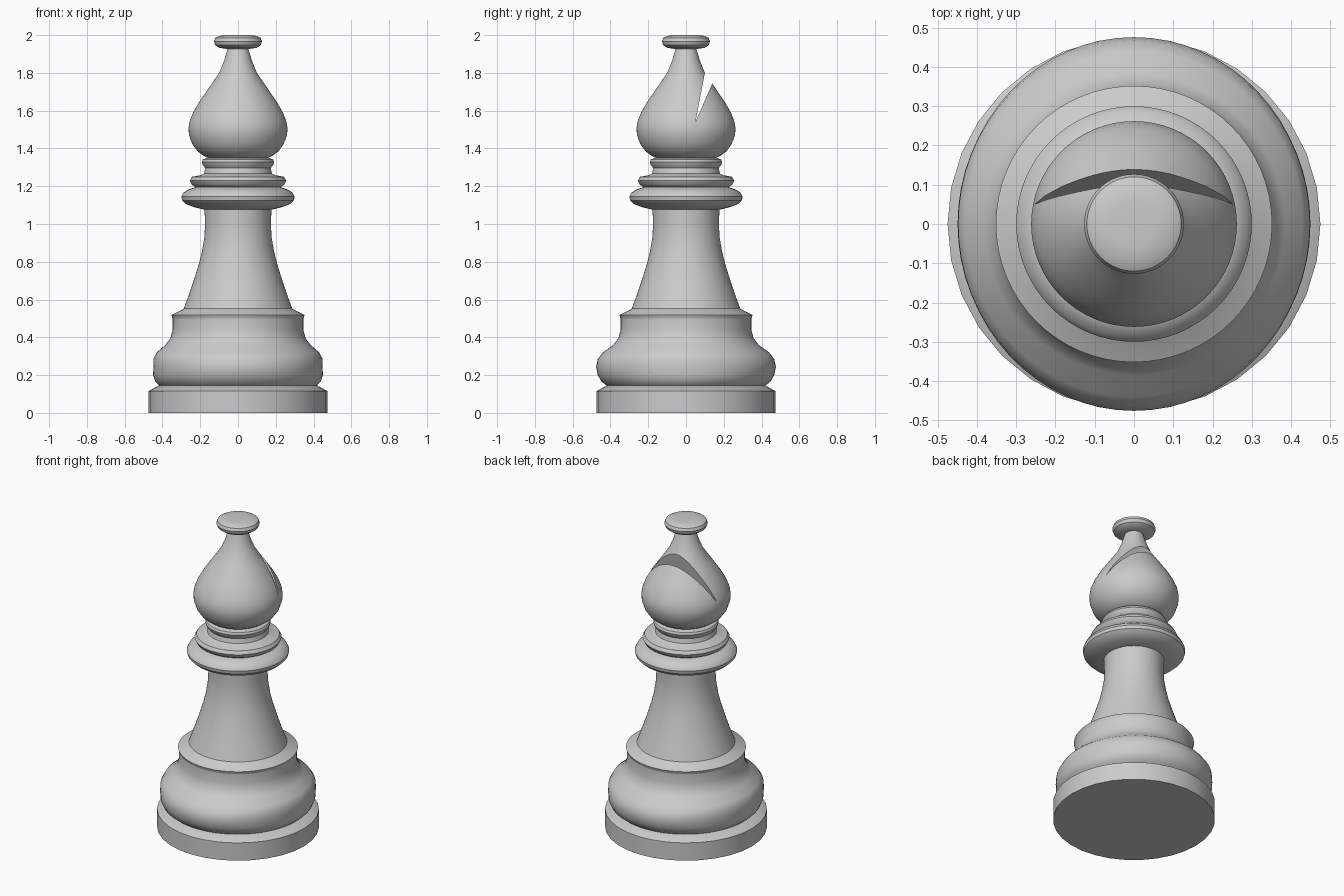
import bpy, bmesh
from math import cos, sin, pi, radians

if "Cube" in bpy.data.objects:
    bpy.data.objects.remove(bpy.data.objects["Cube"])


def finish(obj, angle=35):
    bpy.ops.object.select_all(action='DESELECT')
    obj.select_set(True)
    bpy.context.view_layer.objects.active = obj
    bpy.ops.object.shade_smooth_by_angle(angle=radians(angle))


def new_object(name, bm):
    bmesh.ops.recalc_face_normals(bm, faces=bm.faces[:])
    mesh = bpy.data.meshes.new(name)
    bm.to_mesh(mesh)
    bm.free()
    obj = bpy.data.objects.new(name, mesh)
    bpy.context.collection.objects.link(obj)
    return obj


def lathe(name, profile, sides=64, squash=None):
    """Closed solid turned from (radius, z) points; squash(z) scales x."""
    bm = bmesh.new()
    rings = []
    for r, z in profile:
        sx = squash(z) if squash else 1
        rings.append([bm.verts.new((r * sx * cos(2 * pi * i / sides),
                                    r * sin(2 * pi * i / sides), z))
                      for i in range(sides)])
    for a, b in zip(rings, rings[1:]):
        for i in range(sides):
            j = (i + 1) % sides
            bm.faces.new((a[i], a[j], b[j], b[i]))
    bm.faces.new(rings[0][::-1])
    bm.faces.new(rings[-1])
    obj = new_object(name, bm)
    finish(obj)
    return obj


# Foot plate
lathe("base", [(0.475, 0), (0.475, 0.115), (0.42, 0.145)], sides=32)

# Rounded swell above the foot, slightly narrower in x at its widest
lathe("base_swell",
      [(0.42, 0.145), (0.447, 0.165), (0.467, 0.20), (0.476, 0.245),
       (0.467, 0.285), (0.44, 0.32), (0.385, 0.36), (0.358, 0.395),
       (0.346, 0.44), (0.346, 0.50)],
      squash=lambda z: 1 - 0.06 * max(0, 1 - abs(z - 0.245) / 0.12))

# Lip where the stem meets the swell
lathe("stem_lip", [(0.346, 0.50), (0.352, 0.518), (0.29, 0.55), (0.275, 0.56)])

# Tapered stem
lathe("stem", [(0.29, 0.545), (0.262, 0.62), (0.235, 0.70), (0.204, 0.80),
               (0.19, 0.86), (0.178, 0.93), (0.174, 1.0), (0.178, 1.09)])

# Collar rings
lathe("large_collar",
      [(0.175, 1.075), (0.235, 1.09), (0.275, 1.105), (0.296, 1.125),
       (0.30, 1.145), (0.29, 1.165), (0.262, 1.183), (0.225, 1.195)])
lathe("middle_collar",
      [(0.225, 1.195), (0.245, 1.208), (0.255, 1.23), (0.243, 1.25),
       (0.20, 1.258), (0.18, 1.268), (0.172, 1.30)])
lathe("small_collar",
      [(0.172, 1.295), (0.186, 1.312), (0.192, 1.328), (0.186, 1.342), (0.155, 1.352)])

# Teardrop head
head = lathe("head",
             [(0.15, 1.345), (0.18, 1.36), (0.215, 1.385), (0.243, 1.425),
              (0.26, 1.475), (0.262, 1.51), (0.256, 1.545), (0.238, 1.59),
              (0.205, 1.647), (0.155, 1.72), (0.10, 1.80),
              (0.074, 1.865), (0.052, 1.935)])

# Wedge that cuts the slanted slot in the back of the head
bm = bmesh.new()
wedge = [(0.05, 1.54), (0.178, 1.833), (0.105, 1.826)]
left, right = ([bm.verts.new((x, y, z)) for y, z in wedge] for x in (-0.4, 0.4))
bm.faces.new(left)
bm.faces.new(right)
for i in range(3):
    j = (i + 1) % 3
    bm.faces.new((left[i], left[j], right[j], right[i]))
cutter = new_object("slot_cutter", bm)
cutter.hide_render = True
cut = head.modifiers.new("slot", 'BOOLEAN')
cut.operation = 'DIFFERENCE'
cut.solver = 'EXACT'
cut.object = cutter
bpy.context.view_layer.objects.active = head
bpy.ops.object.modifier_apply(modifier=cut.name)
bpy.data.objects.remove(cutter)
finish(head)

# Top knob
lathe("knob", [(0.05, 1.925), (0.10, 1.933), (0.12, 1.947), (0.127, 1.967),
               (0.12, 1.985), (0.10, 1.996), (0.06, 2.0)])
